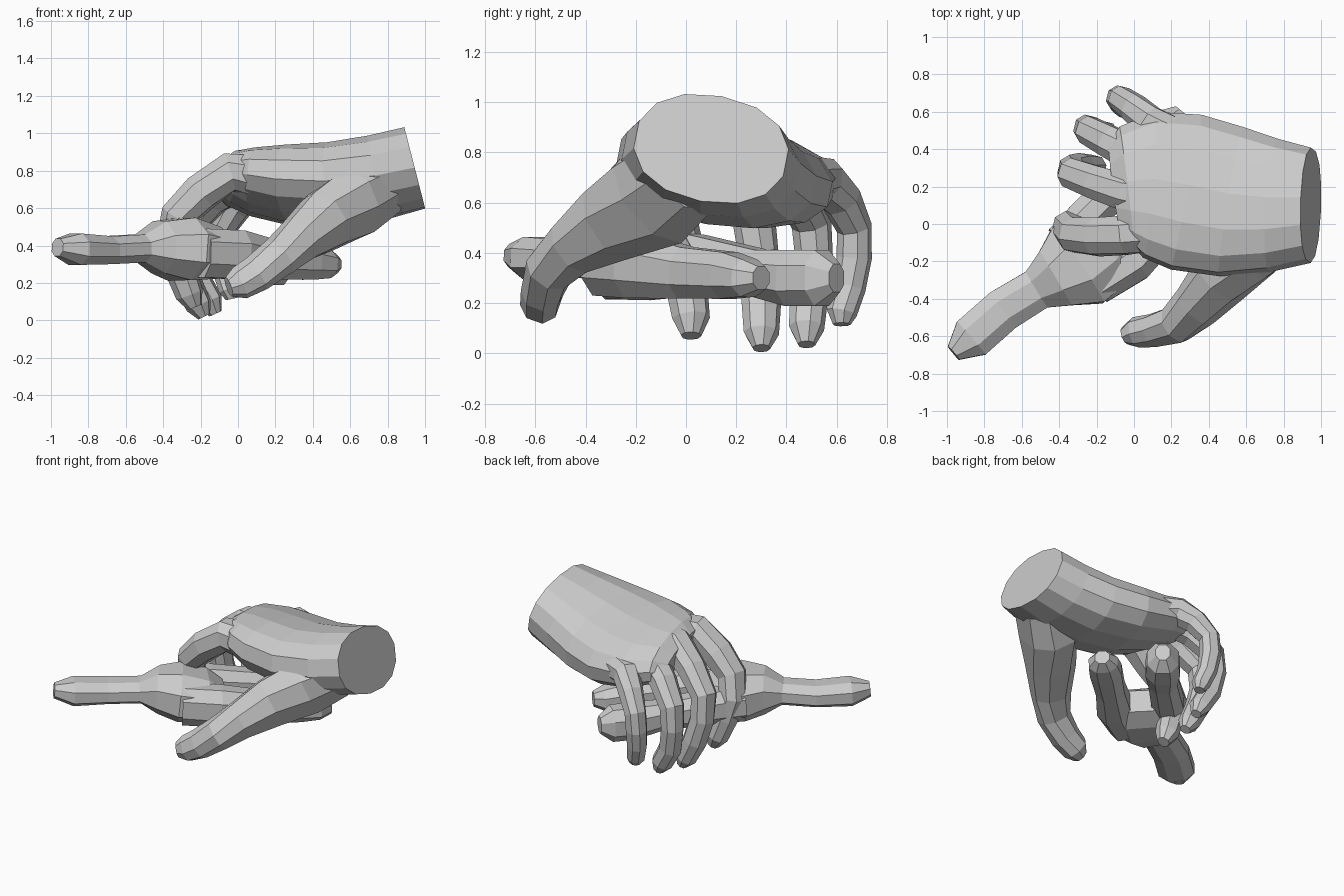
import bpy, bmesh, math
from mathutils import Vector


def loft(name, rings, ref, sides=8, square=0.9):
    """Faceted tube through rings of (x, y, z, half width along ref, half height)."""
    bm = bmesh.new()
    pts = [Vector(r[:3]) for r in rings]
    loops = []
    for i, r in enumerate(rings):
        t = (pts[min(i + 1, len(pts) - 1)] - pts[max(i - 1, 0)]).normalized()
        u = Vector(ref)
        u = (u - t * u.dot(t)).normalized()
        v = t.cross(u)
        w, h = r[3], r[-1]
        loop = []
        for k in range(sides):
            a = 2 * math.pi * (k + 0.5) / sides
            c, s = math.cos(a), math.sin(a)
            c = math.copysign(abs(c) ** square, c)
            s = math.copysign(abs(s) ** square, s)
            loop.append(bm.verts.new(pts[i] + u * (w * c) + v * (h * s)))
        loops.append(loop)
    for a, b in zip(loops, loops[1:]):
        for k in range(sides):
            j = (k + 1) % sides
            bm.faces.new((a[k], a[j], b[j], b[k]))
    bm.faces.new(loops[0])
    bm.faces.new(loops[-1])
    bmesh.ops.recalc_face_normals(bm, faces=bm.faces)
    me = bpy.data.meshes.new(name)
    bm.to_mesh(me)
    bm.free()
    ob = bpy.data.objects.new(name, me)
    bpy.context.collection.objects.link(ob)
    return ob


# Back of hand and cut wrist
loft("palm", [
    (0.945, 0.10, 0.815, 0.31, 0.22),
    (0.75, 0.10, 0.765, 0.36, 0.22),
    (0.52, 0.12, 0.725, 0.41, 0.215),
    (0.28, 0.17, 0.72, 0.43, 0.20),
    (0.08, 0.21, 0.74, 0.40, 0.165),
    (-0.04, 0.20, 0.76, 0.33, 0.13),
    (-0.10, 0.19, 0.75, 0.25, 0.08)], (0, 1, -0.2), 14, 0.9)

# Thumb with its fleshy base
loft("thumb", [
    (0.78, -0.01, 0.73, 0.20, 0.16),
    (0.62, -0.12, 0.63, 0.22, 0.18),
    (0.46, -0.29, 0.53, 0.17, 0.16),
    (0.33, -0.44, 0.43, 0.12, 0.13),
    (0.22, -0.54, 0.34, 0.10, 0.11),
    (0.10, -0.57, 0.25, 0.085, 0.10),
    (0.01, -0.58, 0.20, 0.08, 0.09),
    (-0.05, -0.60, 0.18, 0.045, 0.055)], (0.5, 0.8, 0), 8)

# Four curled fingers
fingers = {
    "index_finger": [
        (0.12, -0.03, 0.77, 0.12), (-0.05, -0.06, 0.79, 0.11),
        (-0.20, -0.07, 0.68, 0.105), (-0.32, -0.06, 0.56, 0.095),
        (-0.35, -0.02, 0.42, 0.09), (-0.31, 0.00, 0.28, 0.085),
        (-0.26, 0.02, 0.14, 0.075), (-0.23, 0.02, 0.07, 0.04)],
    "middle_finger": [
        (0.12, 0.14, 0.78, 0.12), (-0.05, 0.17, 0.79, 0.105),
        (-0.20, 0.22, 0.68, 0.095), (-0.33, 0.27, 0.54, 0.085),
        (-0.33, 0.29, 0.38, 0.08), (-0.28, 0.30, 0.22, 0.08),
        (-0.21, 0.30, 0.08, 0.07), (-0.18, 0.30, 0.02, 0.035)],
    "ring_finger": [
        (0.14, 0.32, 0.74, 0.11), (0.00, 0.37, 0.73, 0.10),
        (-0.13, 0.44, 0.65, 0.09), (-0.24, 0.50, 0.52, 0.08),
        (-0.25, 0.51, 0.38, 0.075), (-0.22, 0.49, 0.22, 0.075),
        (-0.15, 0.48, 0.10, 0.07), (-0.12, 0.48, 0.035, 0.035)],
    "little_finger": [
        (0.20, 0.48, 0.69, 0.10), (0.08, 0.55, 0.69, 0.09),
        (0.00, 0.62, 0.61, 0.08), (-0.07, 0.67, 0.50, 0.07),
        (-0.08, 0.67, 0.38, 0.07), (-0.07, 0.65, 0.26, 0.065),
        (-0.04, 0.62, 0.16, 0.06), (-0.03, 0.62, 0.115, 0.035)],
}
for name, path in fingers.items():
    loft(name, path, (0.25, 1, 0), 8)

# Held object: flat tail, thick body and two prongs under the palm
across = (0.7, -0.7, 0)
loft("tail_and_body", [
    (-0.965, -0.69, 0.39, 0.05, 0.05),
    (-0.87, -0.61, 0.38, 0.125, 0.09),
    (-0.70, -0.46, 0.375, 0.125, 0.08),
    (-0.52, -0.35, 0.385, 0.12, 0.08),
    (-0.42, -0.29, 0.39, 0.18, 0.15),
    (-0.30, -0.22, 0.38, 0.26, 0.18),
    (-0.17, -0.12, 0.36, 0.25, 0.15),
    (-0.09, -0.04, 0.35, 0.18, 0.08)], across, 8)
loft("rear_prong", [
    (-0.38, -0.10, 0.37, 0.11, 0.13), (-0.25, 0.04, 0.36, 0.11, 0.12),
    (0.00, 0.29, 0.32, 0.10, 0.10), (0.12, 0.43, 0.30, 0.12, 0.12),
    (0.21, 0.54, 0.30, 0.11, 0.12), (0.26, 0.60, 0.30, 0.05, 0.06)],
    across, 8)
loft("front_prong", [
    (-0.20, -0.33, 0.36, 0.11, 0.14), (0.00, -0.20, 0.35, 0.12, 0.14),
    (0.20, 0.00, 0.32, 0.10, 0.11), (0.38, 0.17, 0.31, 0.11, 0.10),
    (0.47, 0.25, 0.30, 0.10, 0.08), (0.52, 0.30, 0.30, 0.05, 0.05)],
    across, 8)
